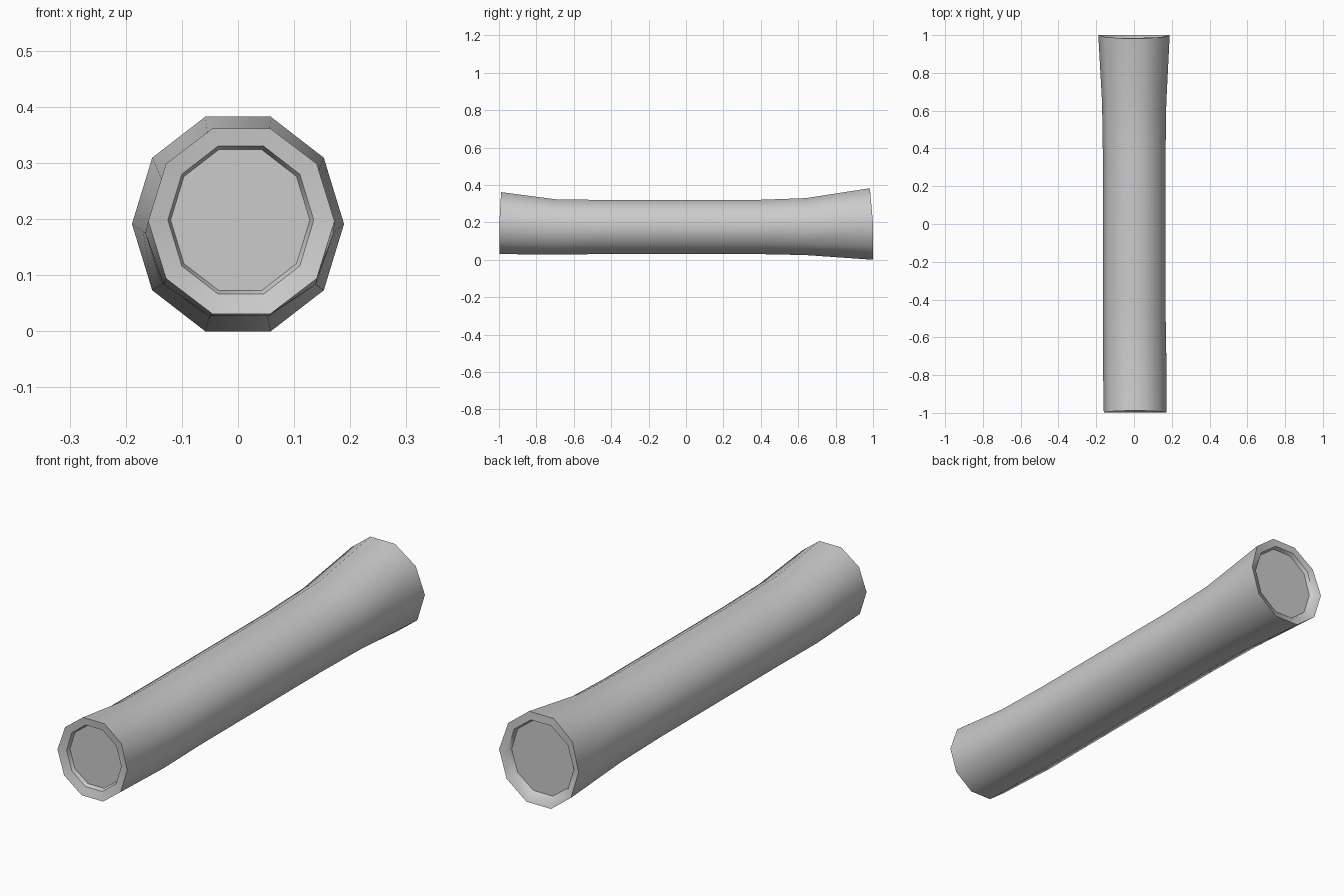
import bpy, bmesh, math

if "Cube" in bpy.data.objects:
    bpy.data.objects.remove(bpy.data.objects["Cube"])

SIDES = 10
bm = bmesh.new()


def ring(y, cx, cz, rx, rz, top_dip=0.0):
    # ten-sided cross-section; top_dip leans the upper half inwards along y
    out = []
    for i in range(SIDES):
        a = 2 * math.pi * i / SIDES
        dip = top_dip * max(0, math.sin(a))
        out.append(bm.verts.new((cx + rx * math.cos(a), y + dip, cz + rz * math.sin(a))))
    return out


# Rings run from the front recess, along the bark, to the back recess
spec = [
    (-0.970, 0.004, 0.198, 0.124, 0.132),
    (-0.986, 0.005, 0.198, 0.130, 0.139),
    (-0.998, 0.006, 0.196, 0.166, 0.174, 0.010),
    (-0.70, 0.003, 0.175, 0.168, 0.156),
    (-0.45, 0.001, 0.175, 0.166, 0.152),
    (0.00, 0.001, 0.175, 0.166, 0.152),
    (0.37, 0.001, 0.175, 0.166, 0.152),
    (0.64, 0.001, 0.177, 0.170, 0.160),
    (1.00, 0.000, 0.191, 0.189, 0.201, -0.018),
    (0.986, 0.000, 0.191, 0.157, 0.166),
    (0.970, 0.000, 0.191, 0.150, 0.159),
]
rings = [ring(*s) for s in spec]
for a, b in zip(rings, rings[1:]):
    for i in range(SIDES):
        j = (i + 1) % SIDES
        bm.faces.new((a[i], a[j], b[j], b[i]))

# Cut wood faces at both ends
bm.faces.new(rings[0])
bm.faces.new(rings[-1])
bmesh.ops.recalc_face_normals(bm, faces=bm.faces)

mesh = bpy.data.meshes.new("log")
bm.to_mesh(mesh)
bm.free()
log = bpy.data.objects.new("log", mesh)
bpy.context.collection.objects.link(log)

# Smooth bark, crisp end rims
bpy.context.view_layer.objects.active = log
log.select_set(True)
bpy.ops.object.shade_smooth_by_angle(angle=math.radians(45))
